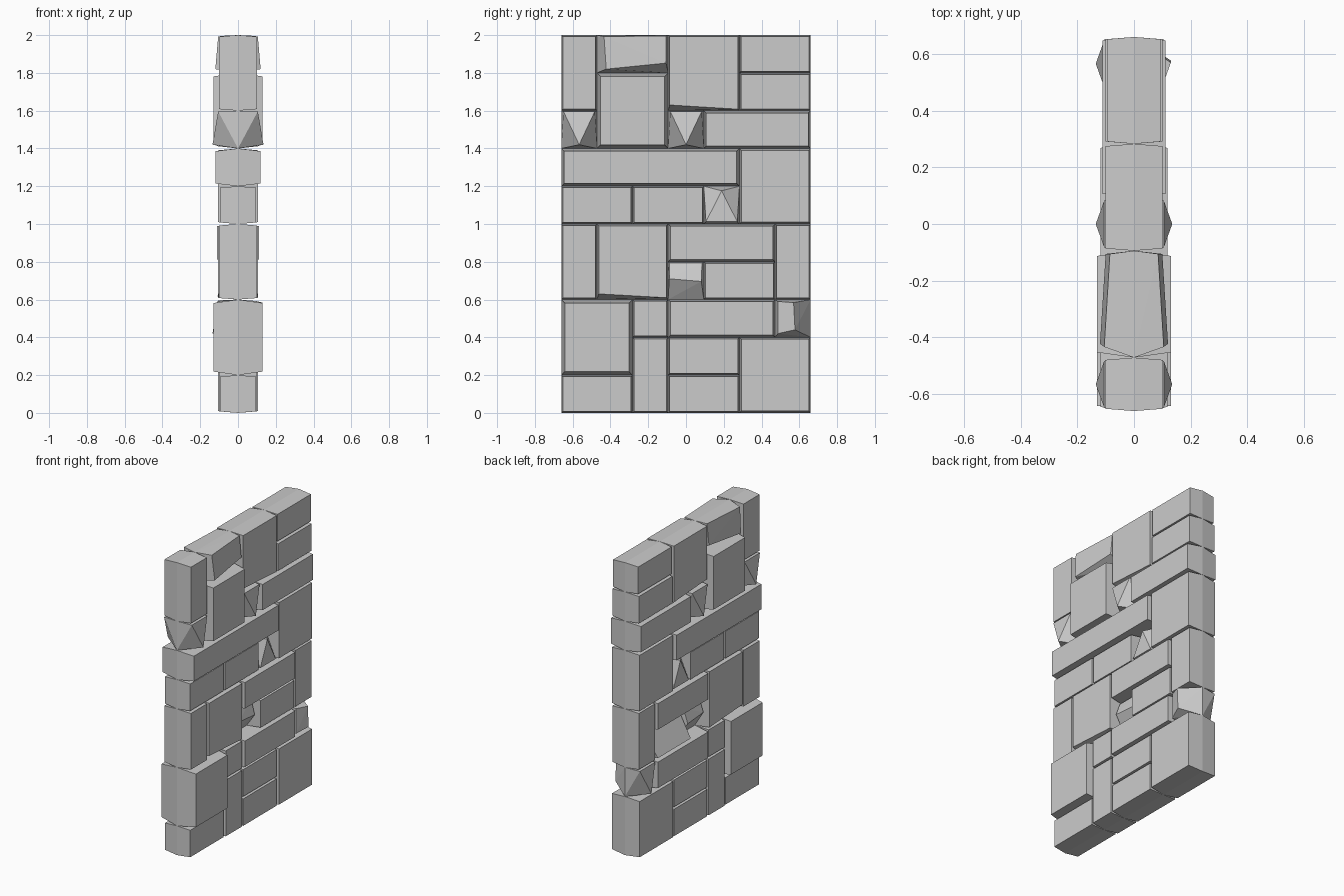
import bpy, bmesh

if "Cube" in bpy.data.objects:
    bpy.data.objects.remove(bpy.data.objects["Cube"])

# The wall is a 7 x 10 grid of cells in the y-z plane
CW, CH = 1.32 / 7, 0.2


def cell(c0, c1, r0, r1):
    return -0.66 + c0 * CW, -0.66 + c1 * CW, r0 * CH, r1 * CH


def stone(name, span, right, left):
    """Full cell outline at x = 0, hulled out to a smaller face on each side.
    Face points are (depth, u, v), with u and v as fractions of the cell."""
    y0, y1, z0, z1 = cell(*span)
    bm = bmesh.new()
    for y, z in ((y0, z0), (y1, z0), (y1, z1), (y0, z1)):
        bm.verts.new((0, y, z))
    for side, face in ((1, right), (-1, left)):
        for d, u, v in face:
            bm.verts.new((side * d, y0 + u * (y1 - y0), z0 + v * (z1 - z0)))
    res = bmesh.ops.convex_hull(bm, input=bm.verts)
    bmesh.ops.delete(bm, geom=[v for v in res["geom_interior"] if isinstance(v, bmesh.types.BMVert)],
                     context='VERTS')
    bmesh.ops.recalc_face_normals(bm, faces=bm.faces)
    me = bpy.data.meshes.new(name)
    bm.to_mesh(me)
    bm.free()
    ob = bpy.data.objects.new(name, me)
    bpy.context.collection.objects.link(ob)


def block_face(span, d):
    # Deeper blocks taper more
    y0, y1, z0, z1 = cell(*span)
    inset = max(0.008, 0.008 + (d - 0.1) * 0.35)
    u, v = inset / (y1 - y0), inset / (z1 - z0)
    return [(d, u, v), (d, 1 - u, v), (d, 1 - u, 1 - v), (d, u, 1 - v)]


# Plain blocks: column span, row span, half thickness
blocks = [
    (0, 2, 0, 1, .095), (2, 3, 0, 2, .10), (3, 5, 0, 1, .10), (5, 7, 0, 2, .105),
    (3, 5, 1, 2, .10), (0, 2, 1, 3, .13), (2, 3, 2, 3, .10), (3, 6, 2, 3, .11),
    (0, 1, 3, 5, .10), (1, 3, 3, 5, .105), (3, 6, 4, 5, .11), (6, 7, 3, 5, .10),
    (0, 2, 5, 6, .095), (2, 4, 5, 6, .095), (5, 7, 5, 7, .105), (0, 5, 6, 7, .118),
    (1, 3, 7, 9, .13), (4, 7, 7, 8, .112), (0, 1, 8, 10, .10), (3, 5, 8, 10, .10),
    (5, 7, 8, 9, .10), (5, 7, 9, 10, .095),
]
for i, (*span, d) in enumerate(blocks):
    face = block_face(span, d)
    if span in ([3, 5, 8, 10], [1, 3, 3, 5]):      # lower edge runs askew
        face[0] = (d, face[0][1], 0.075)
    stone(f"block_{i + 1}", span, face, face)

# Pointed stones
point_down = [(.105, .06, .98), (.105, .94, .98), (.135, .5, .1)]
point_up = [(.095, .06, .06), (.095, .94, .06), (.09, .5, .88)]
stone("pointed_stone_end", (0, 1, 7, 8), point_down, point_down)
stone("pointed_stone_mid", (3, 4, 7, 8), point_down, point_down)
stone("pointed_stone_low", (4, 5, 5, 6), point_up, point_up)

# Jutting stone at the rear edge
jut = [(.10, .08, .1), (.10, .08, .95), (.13, .52, .92), (.13, .56, .2)]
stone("jutting_stone", (6, 7, 2, 3), jut, point_down)

# Recessed stone and its neighbour with a sloping back
recess = [(.07, .03, .55), (.07, .93, .48), (.04, .95, .97), (.04, .03, .97)]
stone("recessed_stone", (3, 4, 3, 4), recess, recess)
stone("sloping_stone", (4, 6, 3, 4), block_face((4, 6, 3, 4), .10),
      [(.11, .03, .08), (.11, .97, .08)])

# Skewed cap stone on the top course
cap = [(.12, .13, .1), (.10, .97, .26), (.085, .97, .98), (.105, .1, .96)]
stone("cap_stone", (1, 3, 9, 10), cap, cap)
